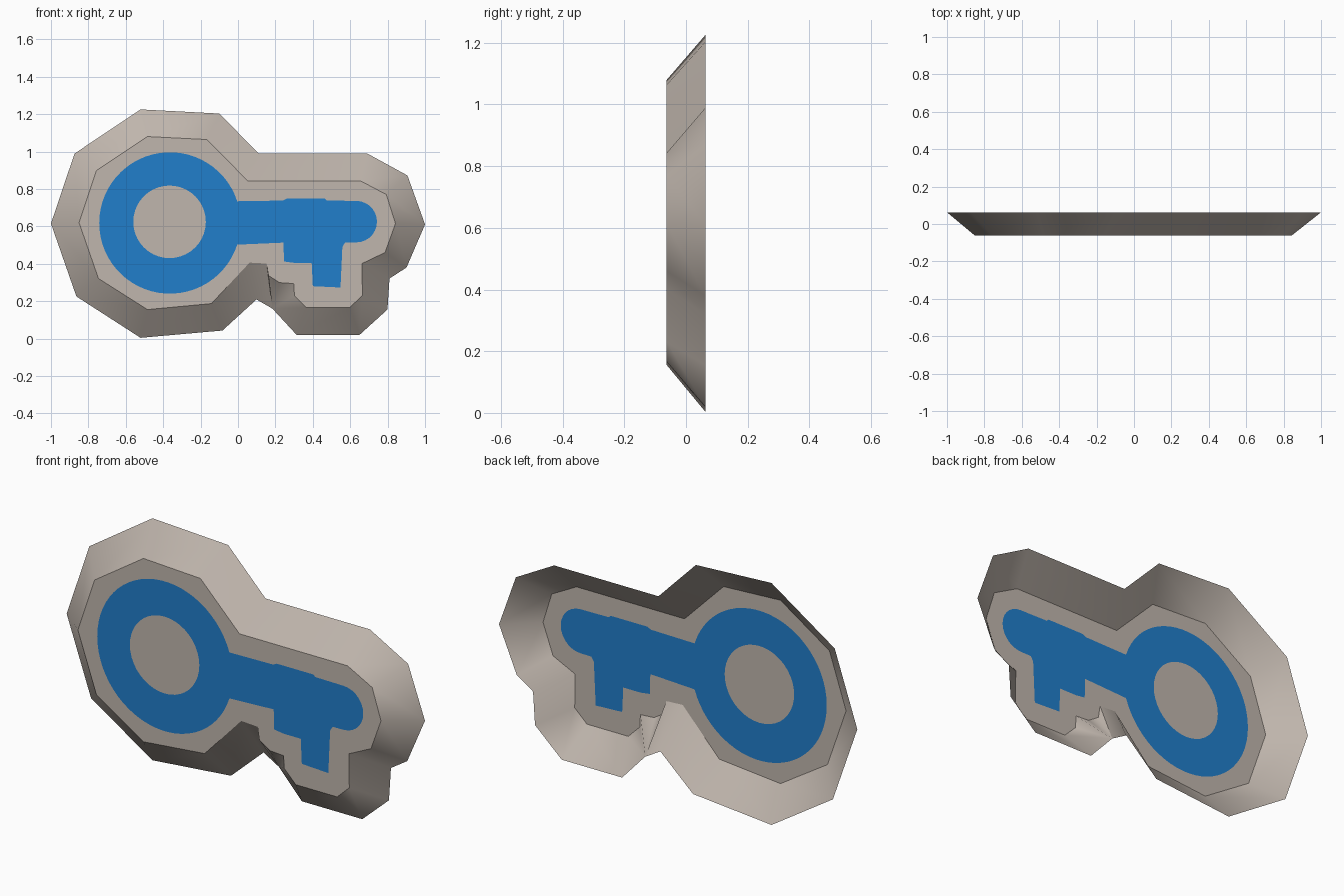
import bpy, math
from mathutils import Vector
from mathutils.geometry import tessellate_polygon

if "Cube" in bpy.data.objects:
    bpy.data.objects.remove(bpy.data.objects["Cube"])

FRONT, BACK = -0.0625, 0.0625


def material(name, rgb):
    m = bpy.data.materials.new(name)
    m.diffuse_color = (*rgb, 1)
    m.use_nodes = True
    m.node_tree.nodes["Principled BSDF"].inputs["Base Color"].default_value = m.diffuse_color
    return m


stone = material("warm_grey", (0.53, 0.47, 0.42))
blue = material("key_blue", (0.015, 0.21, 0.60))


def add_mesh(name, verts, faces, mat):
    me = bpy.data.meshes.new(name)
    me.from_pydata(verts, [], faces)
    me.materials.append(mat)
    ob = bpy.data.objects.new(name, me)
    bpy.context.collection.objects.link(ob)
    return ob


def flat_region(name, loops, mat):
    """Flat front-facing area; later loops are holes in the first."""
    loops3 = [[Vector((x, z, 0)) for x, z in lp] for lp in loops]
    pts = [p for lp in loops3 for p in lp]
    faces = []
    for a, b, c in tessellate_polygon(loops3):
        area = (pts[b] - pts[a]).cross(pts[c] - pts[a]).z
        if abs(area) > 1e-9:
            faces.append((a, b, c) if area > 0 else (a, c, b))
    return add_mesh(name, [(p.x, FRONT, p.y) for p in pts], faces, mat)


def arc(cx, cz, r, a0, a1, n):
    return [(cx + r * math.cos(math.radians(a0 + (a1 - a0) * i / n)),
             cz + r * math.sin(math.radians(a0 + (a1 - a0) * i / n))) for i in range(n + 1)]


# Front rim outline (clockwise), and wider open back outline
inner = [(-.484, 1.08), (-.166, 1.064), (.052, .843), (.655, .843), (.793, .77), (.842, .615),
         (.786, .46), (.663, .401), (.665, .23), (.597, .166), (.366, .166), (.302, .23),
         (.298, .294), (.222, .299), (.163, .337), (.153, .401), (.062, .406), (-.142, .187),
         (-.484, .155), (-.746, .321), (-.85, .62), (-.757, .898)]
outer = [(-.521, 1.225), (-.099, 1.203), (.11, .989), (.692, .989), (.906, .872), (1, .61),
         (.901, .38), (.81, .321), (.799, .155), (.65, .02), (.313, .02), (.184, .16),
         (.099, .209), (-.083, .043), (-.521, .004), (-.864, .225), (-1, .615), (-.874, .989)]
# The stepped notch (inner 11-15) fans into one back corner
link = list(range(11)) + [11] * 5 + list(range(12, 18))

# Sloping side wall, open at the back
n = len(inner)
verts = [(x, FRONT, z) for x, z in inner] + [(x, BACK, z) for x, z in outer]
faces = []
for i in range(n):
    j = (i + 1) % n
    a, b = n + link[i], n + link[j]
    faces.append((i, j, a) if a == b else (i, j, b, a))
wall = add_mesh("sloping_wall", verts, faces, stone)
bpy.context.view_layer.objects.active = wall
wall.select_set(True)
bpy.ops.object.shade_smooth_by_angle(angle=math.radians(65))

# Key silhouette: bow, shaft, round tip and bit
bow, R = (-.364, .618), .378
s = math.degrees(math.asin(.116 / R))
key = arc(*bow, R, s, 360 - s, 56)
key += [(.243, .513), (.246, .412), (.299, .405), (.394, .405), (.4, .28), (.548, .273),
        (.558, .49), (.572, .513)]
key += arc(.632, .625, .111, -90, 90, 14)
key += [(.475, .738), (.465, .748), (.26, .748), (.24, .738)]
hole = arc(-.366, .624, .194, 0, 360, 40)[:-1]

flat_region("front_panel", [inner, key], stone)
flat_region("key_emblem", [key, hole], blue)
flat_region("bow_centre", [hole], stone)
